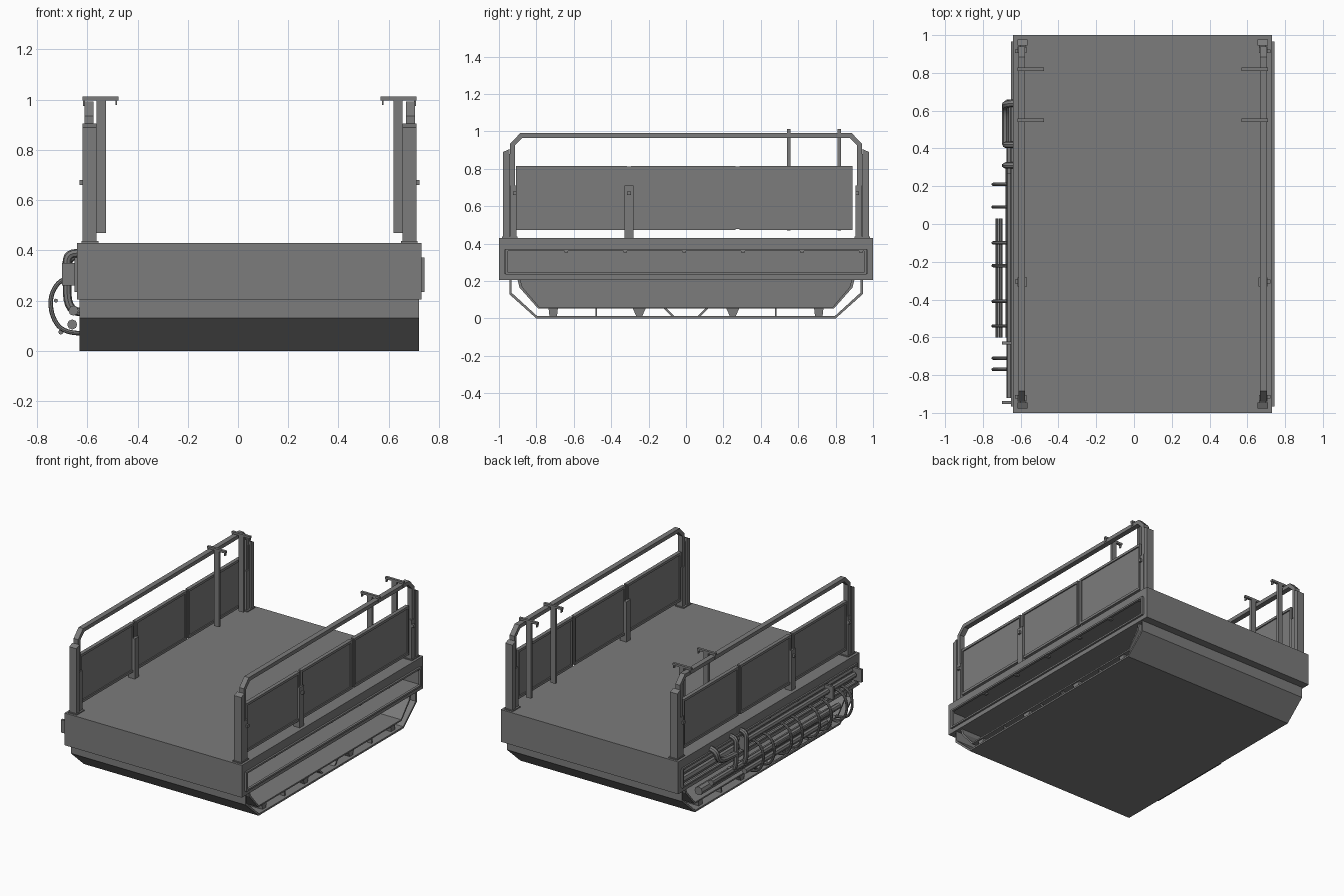
import bpy
import bmesh
from mathutils import Vector

if "Cube" in bpy.data.objects:
    bpy.data.objects.remove(bpy.data.objects["Cube"], do_unlink=True)

grey = bpy.data.materials.new("plain_grey")
grey.use_nodes = True
grey.diffuse_color = (0.2, 0.2, 0.2, 1)
grey.node_tree.nodes["Principled BSDF"].inputs["Base Color"].default_value = grey.diffuse_color

CENTRE = 0.046  # middle of the deck in x
SIDES = {"left": 1, "right": -1}


def finish(name, bm):
    bmesh.ops.recalc_face_normals(bm, faces=bm.faces)
    mesh = bpy.data.meshes.new(name)
    bm.to_mesh(mesh)
    bm.free()
    mesh.materials.append(grey)
    ob = bpy.data.objects.new(name, mesh)
    bpy.context.collection.objects.link(ob)
    return ob


def box_mesh(xs, ys, zs):
    bm = bmesh.new()
    bmesh.ops.create_cube(bm, size=1)
    for v in bm.verts:
        v.co = Vector([min(r) if c < 0 else max(r) for c, r in zip(v.co, (xs, ys, zs))])
    return bm


def box(name, xs, ys, zs):
    return finish(name, box_mesh(xs, ys, zs))


def prism(name, profile, xs):
    """Extrude a y-z outline along x."""
    bm = bmesh.new()
    face = bm.faces.new([bm.verts.new((xs[0], y, z)) for y, z in profile])
    new = bmesh.ops.extrude_face_region(bm, geom=[face])["geom"]
    moved = [g for g in new if isinstance(g, bmesh.types.BMVert)]
    bmesh.ops.translate(bm, verts=moved, vec=(xs[1] - xs[0], 0, 0))
    return finish(name, bm)


def both_ends(half):
    """Mirror a half outline in y."""
    return half + [(-y, z) for y, z in reversed(half)]


def strip(name, outer, inner, xs):
    """A bent bar between two open y-z outlines."""
    return prism(name, both_ends(outer) + both_ends(inner)[::-1], xs)


def tube(name, points, radius, curved=False):
    curve = bpy.data.curves.new(name, "CURVE")
    curve.dimensions = "3D"
    curve.bevel_depth = radius
    curve.bevel_resolution = 2
    curve.use_fill_caps = True
    spline = curve.splines.new("NURBS" if curved else "POLY")
    spline.points.add(len(points) - 1)
    for p, co in zip(spline.points, points):
        p.co = (*co, 1)
    if curved:
        spline.order_u = 3
        spline.use_endpoint_u = True
        spline.resolution_u = 5
    curve.materials.append(grey)
    ob = bpy.data.objects.new(name, curve)
    bpy.context.collection.objects.link(ob)
    bpy.ops.object.select_all(action="DESELECT")
    ob.select_set(True)
    bpy.context.view_layer.objects.active = ob
    bpy.ops.object.convert(target="MESH")
    bpy.ops.object.shade_smooth_by_angle()
    return ob


# Deck box with a long storage recess in each side
bm = box_mesh((-0.64, 0.73), (-1, 1), (0.205, 0.43))
bm.normal_update()
for face in [f for f in bm.faces if abs(f.normal.x) > 0.9]:
    inward = -face.normal.x * 0.28
    bmesh.ops.inset_individual(bm, faces=[face], thickness=0.04)
    for v in face.verts:
        v.co.z = 0.24 if v.co.z < 0.32 else 0.365
    new = bmesh.ops.extrude_face_region(bm, geom=[face])["geom"]
    moved = [g for g in new if isinstance(g, bmesh.types.BMVert)]
    bmesh.ops.translate(bm, verts=moved, vec=(inward, 0, 0))
    bmesh.ops.delete(bm, geom=[face], context="FACES_ONLY")
finish("deck_box", bm)

# Bent skid plate, inner tray and the hull between them
strip("skid_plate", [(-0.945, 0.206), (-0.945, 0.13), (-0.80, 0)],
      [(-0.932, 0.206), (-0.932, 0.137), (-0.795, 0.012)], (-0.63, 0.72))
strip("inner_tray", [(-0.90, 0.206), (-0.89, 0.165), (-0.79, 0.052)],
      [(-0.885, 0.206), (-0.875, 0.168), (-0.785, 0.062)], (-0.62, 0.71))
prism("hull", both_ends([(-0.89, 0.206), (-0.875, 0.165), (-0.785, 0.058)]), (-0.36, 0.45))
for y, top, foot in ((0.71, 0.025, 0.02), (0.48, 0.005, 0.005), (0.25, 0.035, 0.015)):
    for s in (-1, 1):
        c = s * y
        prism("tray_spacer", [(c - foot, 0.01), (c + foot, 0.01), (c + top, 0.055),
                              (c - top, 0.055)], (-0.61, 0.70))
for s in (-1, 1):
    prism("tray_brace", [(s * 0.06, 0.01), (s * 0.075, 0.01), (s * 0.12, 0.055),
                         (s * 0.105, 0.055)], (-0.61, 0.70))

for side, s in SIDES.items():
    def xr(a, b):
        return (CENTRE + s * a, CENTRE + s * b)

    # Raised rim around the recess
    for z in (0.235, 0.36):
        box(side + "_recess_rim", xr(0.68, 0.697), (-0.965, 0.965), (z, z + 0.012))
    for y in (-0.965, 0.953):
        box(side + "_recess_rim_end", xr(0.68, 0.697), (y, y + 0.012), (0.235, 0.372))
    for i in range(6):
        y = -0.64 + i * 0.315
        box(side + "_recess_tab", xr(0.66, 0.69), (y - 0.01, y + 0.01), (0.352, 0.362))

    # Safety rail
    strip(side + "_hand_rail",
          [(-0.94, 0.43), (-0.94, 0.935), (-0.885, 0.992)],
          [(-0.915, 0.43), (-0.915, 0.925), (-0.873, 0.966)], xr(0.622, 0.658))

    # Corner posts with slanted caps and base plates
    for e in (-1, 1):
        prism(side + "_corner_post",
              [(e * 0.945, 0.43), (e * 0.978, 0.43), (e * 0.978, 0.89), (e * 0.945, 0.905)],
              xr(0.609, 0.664))
        box(side + "_post_flange", xr(0.618, 0.65), (e * 0.935, e * 0.95), (0.43, 0.88))
        box(side + "_post_sleeve", xr(0.615, 0.662), (e * 0.905, e * 0.94), (0.43, 0.71))
        box(side + "_post_foot", xr(0.602, 0.668), (e * 0.90, e * 0.985), (0.43, 0.437))

    # Three framed wall panels
    box(side + "_wall_sheet", xr(0.635, 0.645), (-0.91, 0.89), (0.478, 0.812))
    for y0, y1 in ((-0.91, -0.315), (-0.295, 0.265), (0.285, 0.89)):
        for z in (0.474, 0.798):
            box(side + "_panel_edge", xr(0.627, 0.653), (y0, y1), (z, z + 0.017))
        for y in (y0, y1 - 0.014):
            box(side + "_panel_stile", xr(0.627, 0.653), (y, y + 0.014), (0.474, 0.815))
    box(side + "_middle_post", xr(0.612, 0.662), (-0.33, -0.282), (0.43, 0.71))

    # Latch knobs
    for y in (-0.915, -0.305, 0.915):
        box(side + "_latch_knob", xr(0.655, 0.676), (y - 0.01, y + 0.01), (0.66, 0.68))

    # Hanger bars with hooked arms
    for y in (0.55, 0.82):
        ys = (y - 0.009, y + 0.009)
        box(side + "_hanger_bar", xr(0.572, 0.609), ys, (0.47, 1.0))
        box(side + "_hanger_arm", xr(0.522, 0.664), ys, (0.997, 1.012))
        box(side + "_hanger_tip", xr(0.527, 0.533), ys, (0.978, 1.0))
        box(side + "_hanger_clip", xr(0.655, 0.662), ys, (0.975, 1.0))

# Bundled pipes stowed along the right side
for x, z, r, y0, y1 in ((-0.61, 0.33, 0.028, -0.93, 0.93), (-0.61, 0.272, 0.028, -0.93, 0.93),
                        (-0.55, 0.33, 0.028, -0.93, 0.93), (-0.55, 0.272, 0.028, -0.93, 0.93),
                        (-0.655, 0.31, 0.02, -0.92, 0.27), (-0.655, 0.16, 0.02, -0.75, 0.66),
                        (-0.60, 0.11, 0.03, -0.72, 0.72), (-0.66, 0.105, 0.02, -0.6, 0.3),
                        (-0.705, 0.075, 0.01, -0.6, 0.03), (-0.725, 0.2, 0.008, -0.6, 0.03)):
    tube("stowed_pipe", [(x, y0, z), (x, y1, z)], r)

# Gooseneck pipe near the back
tube("gooseneck_pipe", [(-0.6, 0.64, 0.385), (-0.68, 0.64, 0.39), (-0.68, 0.62, 0.3),
                        (-0.68, 0.5, 0.28), (-0.68, 0.42, 0.28)], 0.02, True)
for y in (0.42, 0.31):
    tube("pipe_elbow", [(-0.6, y, 0.385), (-0.68, y, 0.4), (-0.68, y, 0.32),
                        (-0.68, y, 0.15), (-0.62, y, 0.155)], 0.017, True)

# Retaining hoops and brackets over the pipes
for y in (0.21, 0.09, -0.1, -0.22, -0.41, -0.54, -0.71, -0.77):
    tube("pipe_hoop", [(-0.64, y, 0.29), (-0.70, y, 0.295), (-0.75, y, 0.22), (-0.74, y, 0.13),
                       (-0.69, y, 0.07), (-0.62, y, 0.07)], 0.009, True)
for y in (0.31, -0.63, -0.945):
    box("pipe_bracket", (-0.70, -0.63), (y - 0.008, y + 0.008), (0.26, 0.35))
